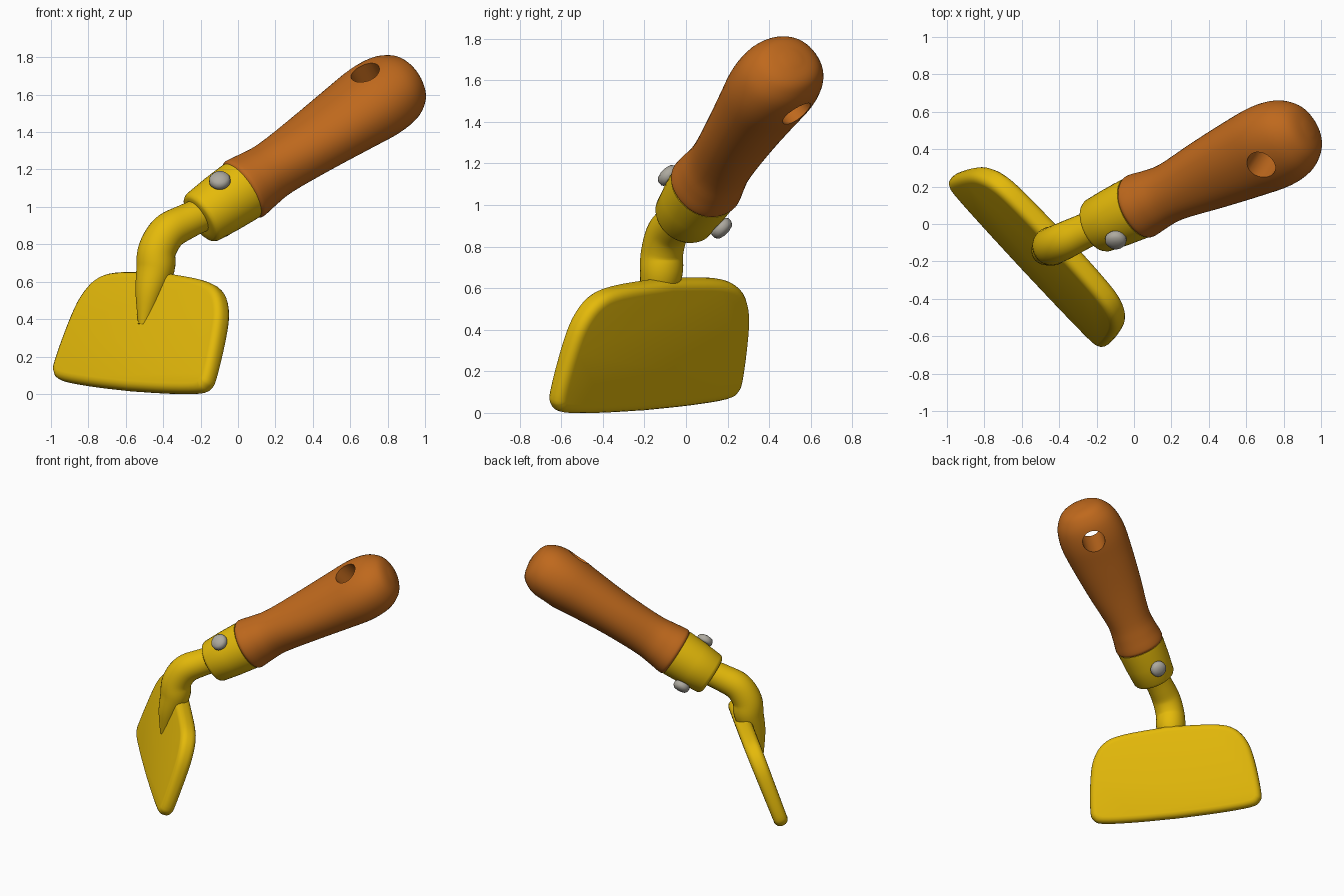
import bpy, bmesh, math
from mathutils import Vector

old = bpy.data.objects.get("Cube")
if old:
    bpy.data.objects.remove(old, do_unlink=True)


def material(name, rgb):
    m = bpy.data.materials.new(name)
    m.use_nodes = True
    m.diffuse_color = (*rgb, 1)
    bsdf = m.node_tree.nodes["Principled BSDF"]
    bsdf.inputs["Base Color"].default_value = (*rgb, 1)
    bsdf.inputs["Roughness"].default_value = 0.5
    return m


YELLOW = material("yellow paint", (0.78, 0.49, 0.003))
BROWN = material("brown wood", (0.52, 0.14, 0.012))
GREY = material("grey steel", (0.42, 0.40, 0.35))


def spline(points, steps):
    """Smooth open curve through points of any dimension."""
    pts = [Vector(p) for p in points]
    pts = [pts[0] * 2 - pts[1]] + pts + [pts[-1] * 2 - pts[-2]]
    out = []
    for a, b, c, d in zip(pts, pts[1:], pts[2:], pts[3:]):
        for i in range(steps):
            t = i / steps
            out.append(b + (c - a) * (t / 2) + (a * 2 - b * 5 + c * 4 - d) * (t * t / 2)
                       + (b * 3 - a - c * 3 + d) * (t ** 3 / 2))
    return out + [pts[-2]]


def finish(name, bm, mat, angle=40):
    bmesh.ops.recalc_face_normals(bm, faces=bm.faces)
    mesh = bpy.data.meshes.new(name)
    bm.to_mesh(mesh)
    bm.free()
    mesh.materials.append(mat)
    ob = bpy.data.objects.new(name, mesh)
    bpy.context.collection.objects.link(ob)
    smooth(ob, angle)
    return ob


def activate(ob):
    bpy.ops.object.select_all(action='DESELECT')
    ob.select_set(True)
    bpy.context.view_layer.objects.active = ob


def smooth(ob, angle=40):
    activate(ob)
    bpy.ops.object.shade_smooth_by_angle(angle=math.radians(angle))


def loft(name, rings, mat, sides=32, power=1.0, angle=40):
    """Skin rings given as (centre, half axis, half axis)."""
    bm = bmesh.new()
    loops = []
    for c, a, b in rings:
        loop = []
        for i in range(sides):
            t = 2 * math.pi * i / sides
            x, y = math.cos(t), math.sin(t)
            x = math.copysign(abs(x) ** power, x)
            y = math.copysign(abs(y) ** power, y)
            loop.append(bm.verts.new(c + a * x + b * y))
        loops.append(loop)
    for p, q in zip(loops, loops[1:]):
        for i in range(sides):
            j = (i + 1) % sides
            bm.faces.new((p[i], p[j], q[j], q[i]))
    bm.faces.new(loops[0])
    bm.faces.new(loops[-1])
    return finish(name, bm, mat, angle)


def turned(name, origin, axis, profile, mat, **kw):
    """Round part along an axis from (distance, radius) pairs."""
    a = axis.orthogonal().normalized()
    b = axis.cross(a)
    return loft(name, [(origin + axis * t, a * r, b * r) for t, r in profile], mat, **kw)


# Handle directions: along, through its flat sides, across
base = Vector((0.01, 0.085, 1.08))
along = Vector((0.78, 0.358, 0.525)).normalized()
through = Vector((-0.29, -0.54, 0.79))
through = (through - along * through.dot(along)).normalized()
across = along.cross(through)

# Wooden handle: (distance, half width, half thickness)
handle_profile = [
    (0, 0.15, 0.15), (0.02, 0.172, 0.172), (0.05, 0.174, 0.174), (0.13, 0.163, 0.163),
    (0.25, 0.158, 0.152), (0.5, 0.195, 0.158), (0.75, 0.225, 0.178), (0.93, 0.238, 0.195),
    (1.06, 0.218, 0.188), (1.14, 0.172, 0.155), (1.18, 0.118, 0.11), (1.2, 0.035, 0.03)]
handle = loft("handle", [(base + along * t, across * w, through * h)
                         for t, w, h in spline(handle_profile, 4)],
              BROWN, sides=48, power=0.94, angle=60)

# Hanging hole cut through the handle, leaning slightly to the tip
drill = (through - along * 0.11).normalized()
cutter = turned("hole_cutter", base + along * 0.955, drill, [(-0.4, 0.08), (0.4, 0.08)], BROWN)
cutter.hide_render = True
cut = handle.modifiers.new("hole", 'BOOLEAN')
cut.object = cutter
cut.solver = 'EXACT'
activate(handle)
bpy.ops.object.modifier_apply(modifier=cut.name)
bpy.data.objects.remove(cutter, do_unlink=True)
smooth(handle, 45)

# Collar
turned("collar", base, along,
       [(-0.28, 0.09), (-0.28, 0.128), (-0.272, 0.142), (-0.255, 0.151),
        (-0.13, 0.163), (-0.01, 0.17), (0.01, 0.17)], YELLOW, sides=40, angle=50)

# Screws on both sides of the collar
mid = Vector((-0.09, 0.043, 1.015))
pin = Vector((-0.04, -0.71, 0.70)).normalized()
for label, s in (("upper", 1), ("lower", -1)):
    turned(label + "_screw", mid, pin * s,
           [(0.12, 0.032), (0.158, 0.034), (0.16, 0.05), (0.17, 0.057),
            (0.192, 0.056), (0.208, 0.044), (0.216, 0.015)], GREY, sides=20, angle=60)

# Blade directions: sideways, forward normal, up
side = Vector((0.68, -0.73, -0.06)).normalized()
front = Vector((-0.677, -0.657, 0.331))
front = (front - side * front.dot(side)).normalized()
up = front.cross(side)
if up.z < 0:
    up = -up
blade_origin = Vector((-0.57, -0.205, 0.055))

# Bent neck, fading into the front of the blade: (x, y, z, radius)
neck = spline([(-0.505, -0.16, 0.37, 0.03), (-0.475, -0.145, 0.54, 0.075),
               (-0.442, -0.12, 0.67, 0.103), (-0.432, -0.115, 0.77, 0.102),
               (-0.375, -0.09, 0.865, 0.1), (-0.28, -0.045, 0.92, 0.094),
               (-0.17, 0.005, 0.97, 0.09)], 5)
rings = []
for i, p in enumerate(neck):
    tangent = (neck[min(i + 1, len(neck) - 1)] - neck[max(i - 1, 0)]).to_3d().normalized()
    a = (side - tangent * side.dot(tangent)).normalized()
    rings.append((p.to_3d(), a * p[3], tangent.cross(a) * p[3]))
loft("neck", rings, YELLOW, sides=28)

# Blade: mirrored outline with bulging edges, rounded rim
half = spline([(0, -0.04), (0.3, -0.034), (0.53, -0.018), (0.595, 0.015), (0.612, 0.08),
               (0.59, 0.3), (0.552, 0.45), (0.47, 0.555), (0.33, 0.602), (0, 0.625)], 4)
outline = half + [Vector((-p.x, p.y)) for p in half[-2:0:-1]]
bm = bmesh.new()
layers = []
for s in (1, -1):
    layers.append([bm.verts.new(blade_origin + side * p.x + up * p.y
                                + front * s * (0.048 + 0.016 * max(p.y, 0)))
                   for p in outline])
    bm.faces.new(layers[-1])
n = len(outline)
for i in range(n):
    j = (i + 1) % n
    bm.faces.new((layers[0][i], layers[0][j], layers[1][j], layers[1][i]))
bmesh.ops.recalc_face_normals(bm, faces=bm.faces)
rim = [e for e in bm.edges if len(e.link_faces) == 2 and e.calc_face_angle() > 1]
bmesh.ops.bevel(bm, geom=rim, offset=0.042, segments=4, profile=0.5,
                affect='EDGES', clamp_overlap=True)
finish("blade", bm, YELLOW, 50)
